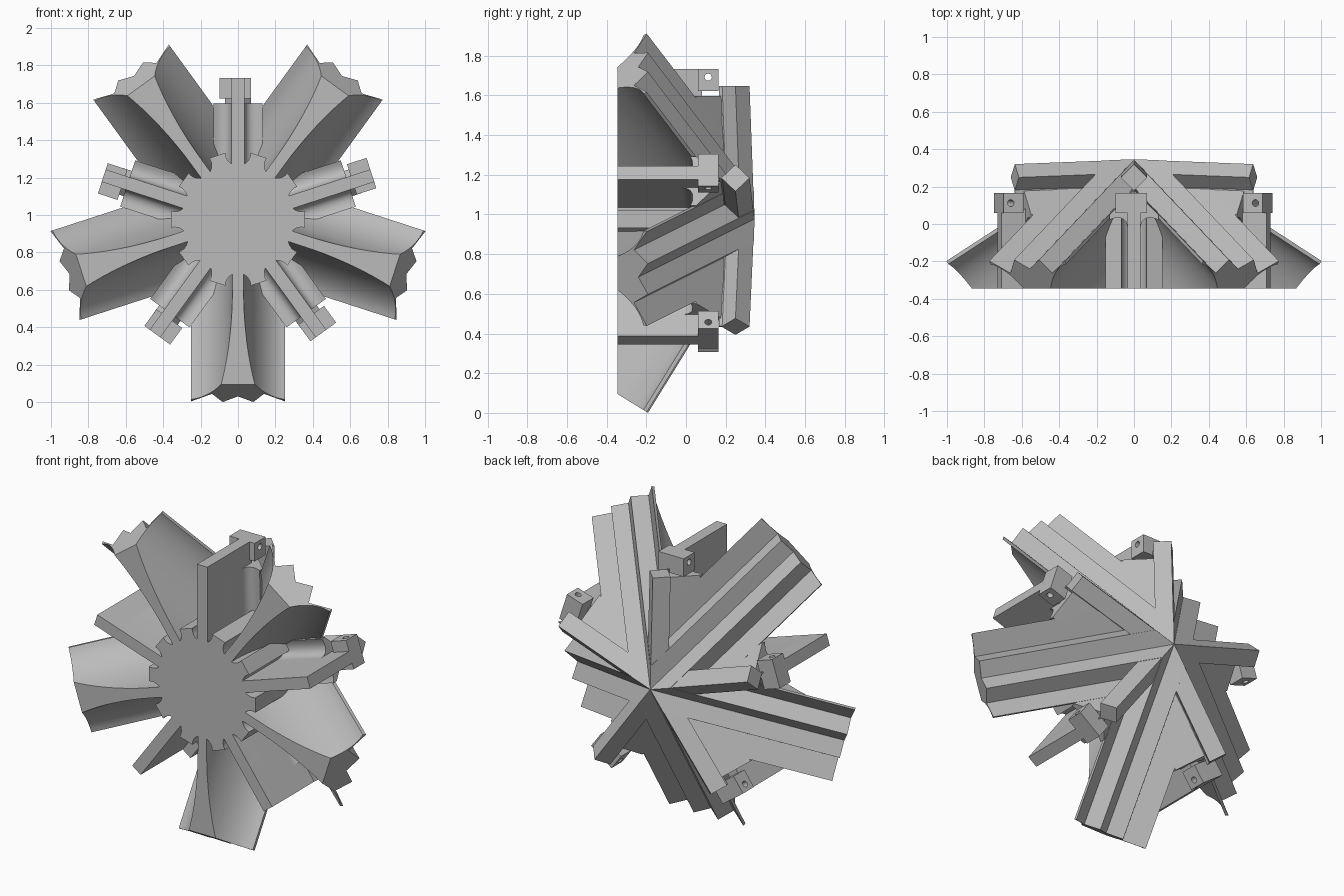
import bpy, bmesh, math
from mathutils import Vector

if "Cube" in bpy.data.objects:
    bpy.data.objects.remove(bpy.data.objects["Cube"])

ZC = 0.977                      # height of the hub axis
APEX, FRONT = 0.345, -0.345     # back tip and flat front plane
TH = math.atan(0.618)           # downward tilt of the arms
C, S = math.cos(TH), math.sin(TH)
A36 = math.radians(36)
RIB_SLOPE = 0.037

grey = bpy.data.materials.new("light_grey")
grey.diffuse_color = (0.5, 0.5, 0.5, 1)
grey.use_nodes = True
grey.node_tree.nodes["Principled BSDF"].inputs["Base Color"].default_value = grey.diffuse_color


def mirrored(half):
    """Close a half profile (first point to last) by mirroring its side axis."""
    return half + [(-a, b) for a, b in reversed(half) if abs(a) > 1e-6]


def extrude(profile, start, end, place):
    """Prism of a profile; place(u, a, b) gives the 3D position."""
    bm = bmesh.new()
    r0 = [bm.verts.new(place(start, a, b)) for a, b in profile]
    r1 = [bm.verts.new(place(end, a, b)) for a, b in profile]
    n = len(profile)
    for i in range(n):
        j = (i + 1) % n
        bm.faces.new((r0[i], r0[j], r1[j], r1[i]))
    bm.faces.new(r0)
    bm.faces.new(r1[::-1])
    return bm


def clip(bm, co, no):
    """Cut away everything on the normal side of a plane and cap it."""
    bmesh.ops.bisect_plane(bm, geom=bm.verts[:] + bm.edges[:] + bm.faces[:],
                           dist=1e-5, plane_co=co, plane_no=no, clear_outer=True)
    edges = [e for e in bm.edges if e.is_boundary]
    if edges:
        bmesh.ops.holes_fill(bm, edges=edges, sides=0)


def clip_wedge(bm):
    """Keep a 72 degree sector around +x and everything behind the front."""
    clip(bm, (0, FRONT, 0), (0, -1, 0))
    for s in (1, -1):
        clip(bm, (0, 0, 0), (-math.sin(A36), 0, s * math.cos(A36)))


def to_mesh(bm, name):
    bmesh.ops.recalc_face_normals(bm, faces=bm.faces[:])
    me = bpy.data.meshes.new(name)
    bm.to_mesh(me)
    bm.free()
    me.materials.append(grey)
    return me


def put(me, name, degrees, smooth=False):
    ob = bpy.data.objects.new(name, me)
    bpy.context.collection.objects.link(ob)
    ob.location = (0, 0, ZC)
    ob.rotation_euler = (0, -math.radians(degrees), 0)
    if smooth:
        bpy.ops.object.select_all(action='DESELECT')
        bpy.context.view_layer.objects.active = ob
        ob.select_set(True)
        bpy.ops.object.shade_smooth_by_angle(angle=math.radians(25))
    return ob


def arm_place(u, v, w):
    return Vector((u * C + w * S, APEX - u * S + w * C, v))


def rib_place(r, l, y):
    return Vector((r, y - RIB_SLOPE * r, l))


def flat_place(r, l, y):
    return Vector((r, y, l))


# Arm: grooved back, stepped side panels and a stem that flares into them
half = [(0, 0), (0.082, 0.057), (0.139, -0.026), (0.25, 0.05)]
for i in range(17):
    t = i / 16 * math.pi / 2
    v = 0.25 - 0.22 * math.sin(t)
    half.append((v, 0.03 - 0.36 * (1 - math.cos(t)) - 0.25 * (0.25 - v)))
half.append((0.03, -0.75))
bm = extrude(mirrored(half), -0.3, 1.113, arm_place)
clip_wedge(bm)
arm = to_mesh(bm, "arm")

# Rib web: roof shaped panel joined to a thin web by rounded coves
half = [(0, 0.204), (0.13, 0.074), (0.13, 0.045)]
for i in range(1, 9):
    t = i / 8 * math.pi / 2
    half.append((0.13 - 0.095 * math.sin(t),
                 0.045 - 0.095 * (1 - math.cos(t)) + 0.05 * math.sin(t)))
half.append((0.035, -0.5))
bm = extrude(mirrored(half), -0.2, 0.62, rib_place)
clip_wedge(bm)
web = to_mesh(bm, "rib_web")

# Ridge bar: square bar set on its corner along each rib
bm = extrude(mirrored([(0, 0.345), (0.0707, 0.274), (0.004, 0.207), (0.004, 0.19)]),
             -0.2, 0.67, rib_place)
clip_wedge(bm)
bar = to_mesh(bm, "ridge_bar")

# Fin: outer end of the web, with a drilled lug behind it
fin = to_mesh(extrude(mirrored([(0.035, 0.08), (0.035, FRONT)]), 0.2, 0.755,
                      flat_place), "fin")
lug = to_mesh(extrude([(0.1, 0.06), (0.1, 0.165), (-0.07, 0.165), (-0.07, 0.06)],
                      0.645, 0.755, flat_place), "lug")
bm = bmesh.new()
bmesh.ops.create_cone(bm, cap_ends=True, segments=20, radius1=0.018,
                      radius2=0.018, depth=0.5)
bmesh.ops.translate(bm, verts=bm.verts[:], vec=(0.715, 0.112, 0))
drill = to_mesh(bm, "lug_drill")

for k in range(5):
    a = -90 + 72 * k
    put(arm, f"arm_{k + 1}", a, True)
    b = a + 36
    put(web, f"rib_web_{k + 1}", b, True)
    put(bar, f"ridge_bar_{k + 1}", b)
    put(fin, f"fin_{k + 1}", b)
    body = put(lug, f"lug_{k + 1}", b)
    cutter = put(drill, f"lug_drill_{k + 1}", b)
    cutter.hide_render = True
    cutter.hide_viewport = True
    cutter.display_type = 'WIRE'
    mod = body.modifiers.new("hole", 'BOOLEAN')
    mod.operation = 'DIFFERENCE'
    mod.solver = 'EXACT'
    mod.object = cutter

# Hub: core whose rim is scalloped by the ten rounded slot ends
outline = []
for k in range(10):
    mid = math.radians(18 + 36 * k)
    cx, cz = 0.355 * math.cos(mid), 0.355 * math.sin(mid)
    for i in range(13):
        t = mid + 1.5 * math.pi - math.pi * i / 12
        outline.append((cx + 0.068 * math.cos(t), cz + 0.068 * math.sin(t)))
bm = extrude(outline, FRONT, 0.085, lambda y, x, z: Vector((x, y, z)))
put(to_mesh(bm, "hub"), "hub", 0, True)
